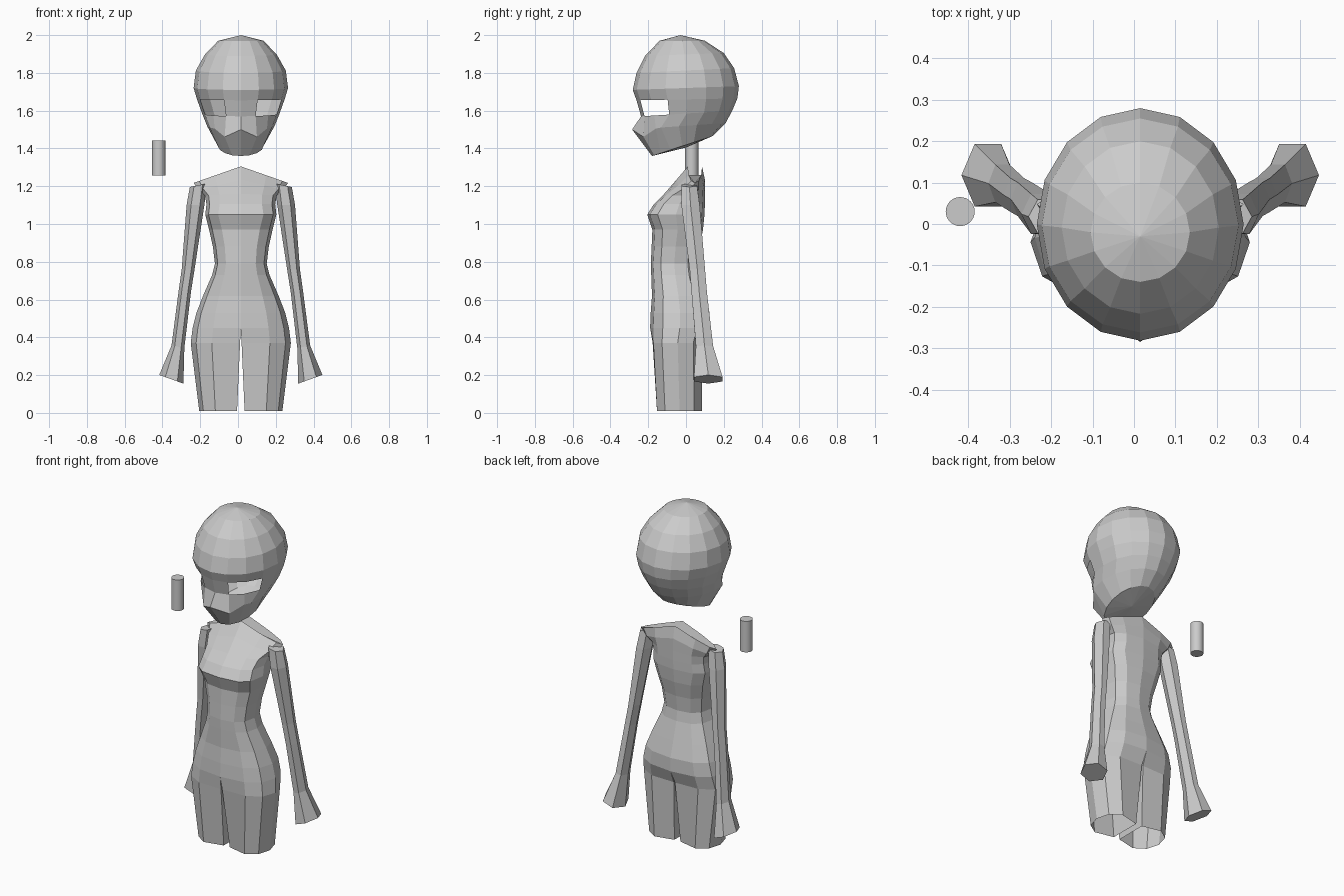
import bpy, bmesh, math

if "Cube" in bpy.data.objects:
    bpy.data.objects.remove(bpy.data.objects["Cube"])

CX = 0.015  # symmetry plane of the figure

grey = bpy.data.materials.new("plain_grey")
grey.diffuse_color = (0.6, 0.6, 0.6, 1)
grey.use_nodes = True
grey.node_tree.nodes["Principled BSDF"].inputs["Base Color"].default_value = grey.diffuse_color


def power(v, p):
    return math.copysign(abs(v) ** p, v) if abs(v) > 1e-6 else 0.0


def loft(name, rings, start=None, end=None, skip=()):
    """Skin closed rings; start/end: None = open, 'face' = n-gon, point = fan."""
    bm = bmesh.new()
    rows = [[bm.verts.new((x + CX, y, z)) for x, y, z in r] for r in rings]
    n = len(rows[0])
    for k in range(len(rows) - 1):
        for i in range(n):
            if (k, i) not in skip:
                j = (i + 1) % n
                bm.faces.new((rows[k][i], rows[k][j], rows[k + 1][j], rows[k + 1][i]))
    for cap, row in ((start, rows[0]), (end, rows[-1])):
        if cap == 'face':
            bm.faces.new(row)
        elif cap:
            tip = bm.verts.new((cap[0] + CX, cap[1], cap[2]))
            for i in range(n):
                bm.faces.new((row[i], row[(i + 1) % n], tip))
    bmesh.ops.recalc_face_normals(bm, faces=bm.faces)
    me = bpy.data.meshes.new(name)
    bm.to_mesh(me)
    bm.free()
    me.materials.append(grey)
    ob = bpy.data.objects.new(name, me)
    bpy.context.collection.objects.link(ob)
    return ob


# Head: tilted rings (front y, front z, back y, back z, half width)
head_rows = [
    (-0.14, 1.97, 0.10, 1.97, 0.12),
    (-0.217, 1.89, 0.20, 1.905, 0.19),
    (-0.262, 1.80, 0.255, 1.825, 0.238),
    (-0.282, 1.71, 0.28, 1.73, 0.25),
    (-0.262, 1.655, 0.272, 1.665, 0.232),
    (-0.238, 1.57, 0.245, 1.60, 0.205),
    (-0.285, 1.50, 0.21, 1.535, 0.178),
    (-0.18, 1.36, 0.14, 1.465, 0.12),
]
SEG = 16
head_rings = []
for k, (yf, zf, yb, zb, w) in enumerate(head_rows):
    ring = []
    for i in range(SEG):
        a = 2 * math.pi * i / SEG
        t = (1 - math.cos(a)) / 2
        x, y, z = w * math.sin(a), yf + (yb - yf) * t, zf + (zb - zf) * t
        near = min(i, SEG - i)
        if k == 6 and near in (1, 2):      # corners of the muzzle
            x *= 1.25 if near == 1 else 1.1
            y = -0.225 if near == 1 else -0.16
            z -= 0.04 if near == 1 else 0.0
        ring.append((x, y, z))
    head_rings.append(ring)
eyes = {(4, i) for i in (1, 2, SEG - 2, SEG - 3)}   # open eye sockets
loft("head", head_rings, (0, -0.03, 2.0), (0, 0.0, 1.405), eyes)

# Torso: (height, front y, back y, half width, squareness, shoulder slope)
torso_rows = [
    (1.305, 0.01, 0.085, 0.25, 0.9, 0.35),
    (1.235, -0.05, 0.10, 0.225, 0.85, 0.25),
    (1.16, -0.115, 0.10, 0.19, 0.75, 0.05),
    (1.105, -0.17, 0.10, 0.182, 0.7, 0),
    (1.05, -0.205, 0.098, 0.188, 0.65, 0),
    (0.97, -0.178, 0.09, 0.168, 0.75, 0),
    (0.88, -0.182, 0.072, 0.148, 0.8, 0),
    (0.79, -0.186, 0.062, 0.137, 0.8, 0),
    (0.73, -0.184, 0.07, 0.152, 0.8, 0),
    (0.62, -0.18, 0.10, 0.20, 0.8, 0),
    (0.53, -0.187, 0.125, 0.235, 0.8, 0),
    (0.45, -0.19, 0.125, 0.255, 0.8, 0),
]
N = 12


def body_ring(z, yf, yb, w, p, slope):
    yc, d, ring = (yf + yb) / 2, (yb - yf) / 2, []
    for i in range(N):
        a = 2 * math.pi * i / N
        x = w * power(math.sin(a), p)
        ring.append((x, yc - d * power(math.cos(a), p), z - slope * abs(x)))
    return ring


loft("torso", [body_ring(*r) for r in torso_rows], start='face')

# Legs: (height, front y, back y, inner x, outer x, inner corner pinch)
leg_rows = [
    (0.45, -0.19, 0.125, 0.0, 0.255, 1.0),
    (0.37, -0.188, 0.10, 0.004, 0.265, 0.92),
    (0.01, -0.168, 0.10, 0.02, 0.22, 0.7),
]


def leg_ring(side, z, yf, yb, g, w, pinch):
    yc, d, ring = (yf + yb) / 2, (yb - yf) / 2, []
    for j in range(N // 2 + 1):
        a = 2 * math.pi * j / N
        f = pinch if j in (0, N // 2) else 1
        ring.append((side * (g + (w - g) * power(math.sin(a), 0.8)),
                     yc - d * f * power(math.cos(a), 0.8), z))
    ring.append((side * g, yc, z))
    return ring


# Arms: (centre x, centre y, height, half width, half depth, end slope)
arm_rows = [
    (0.225, 0.018, 1.205, 0.045, 0.042, -0.2),
    (0.24, 0.024, 1.10, 0.047, 0.05, 0),
    (0.279, 0.06, 0.76, 0.034, 0.042, 0),
    (0.297, 0.07, 0.64, 0.033, 0.042, 0),
    (0.333, 0.098, 0.35, 0.034, 0.047, 0.2),
    (0.368, 0.118, 0.178, 0.064, 0.078, 0.36),
]


def arm_ring(side, cx, cy, cz, rx, ry, slope):
    ring = []
    for i in range(6):
        a = 2 * math.pi * i / 6
        dx = rx * math.cos(a)
        ring.append((side * (cx + dx), cy + ry * 1.12 * math.sin(a), cz + slope * dx))
    return ring


for side, label in ((-1, "right"), (1, "left")):
    loft("leg_" + label, [leg_ring(side, *r) for r in leg_rows])
    loft("arm_" + label, [arm_ring(side, *r) for r in arm_rows], 'face', 'face')

# Loose cylinder beside the head
bpy.ops.mesh.primitive_cylinder_add(vertices=32, radius=0.035, depth=0.185,
                                    location=(-0.42, 0.03, 1.35))
post = bpy.context.object
post.name = "side_cylinder"
post.data.materials.append(grey)
bpy.ops.object.shade_smooth_by_angle()
